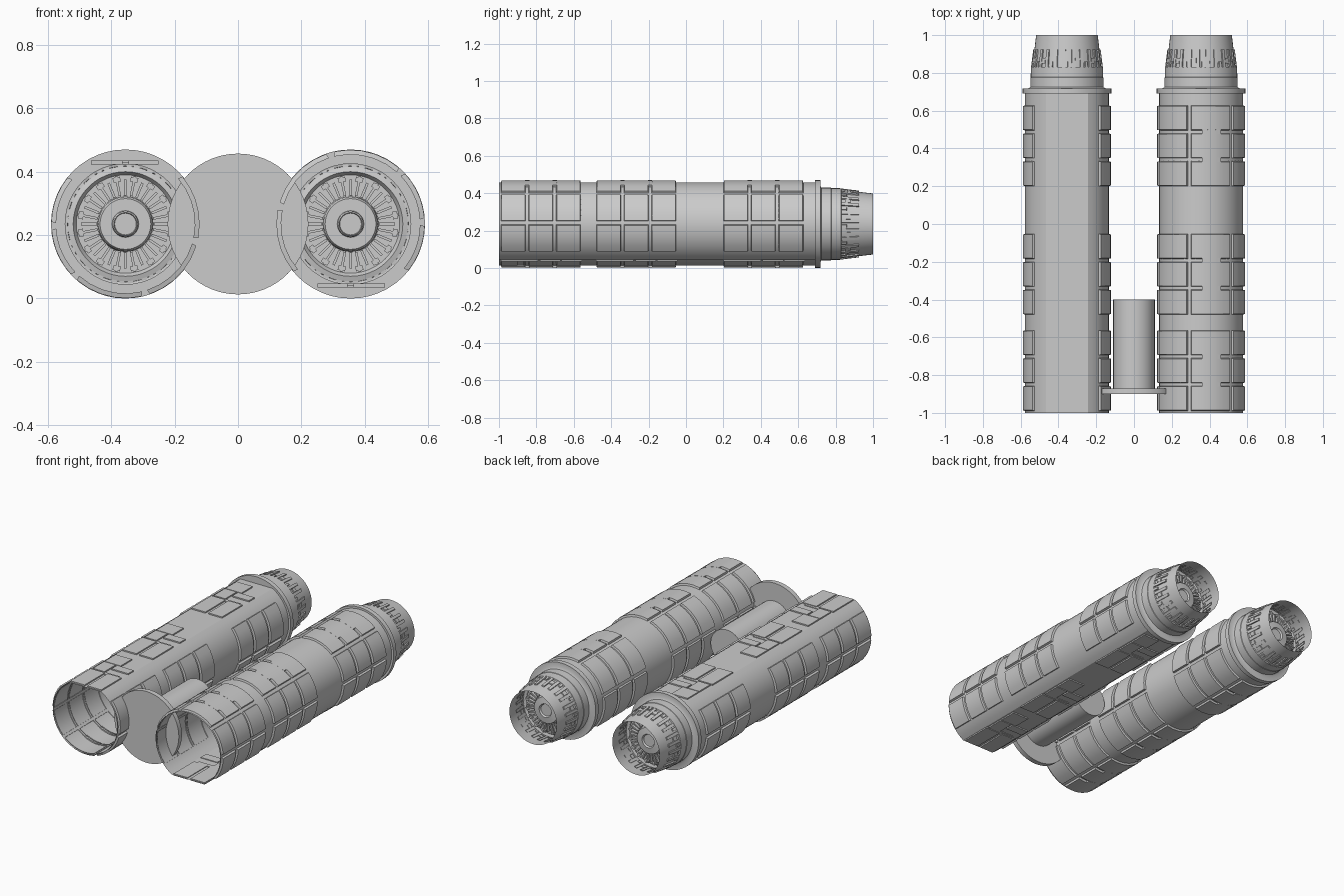
import bpy, bmesh, math
from mathutils import Matrix

if "Cube" in bpy.data.objects:
    bpy.data.objects.remove(bpy.data.objects["Cube"])

CX, CZ = 0.355, 0.235      # engine axis position
R = 0.222                  # hull radius
GROUPS = (-0.99, -0.48, 0.20)


def polar(r, deg, y):
    a = math.radians(deg)
    return (r * math.cos(a), y, r * math.sin(a))


def finish(bm, name, smooth=30):
    bmesh.ops.recalc_face_normals(bm, faces=bm.faces)
    me = bpy.data.meshes.new(name)
    bm.to_mesh(me)
    bm.free()
    ob = bpy.data.objects.new(name, me)
    bpy.context.collection.objects.link(ob)
    bpy.ops.object.select_all(action='DESELECT')
    ob.select_set(True)
    bpy.context.view_layer.objects.active = ob
    bpy.ops.object.shade_smooth_by_angle(angle=math.radians(smooth))
    return ob


def revolve(bm, profile, n=48):
    """Spin (radius, y) points around the y axis."""
    rings = [[bm.verts.new(polar(r, 360 * k / n, y)) for k in range(n)] for r, y in profile]
    for a, b in zip(rings, rings[1:]):
        for k in range(n):
            bm.faces.new((a[k], a[(k + 1) % n], b[(k + 1) % n], b[k]))
    return rings


def plate(bm, a0, a1, y0, y1, r0, r1, h, n=4, inset=0.004):
    """Curved raised plate with chamfered edges; base radius runs r0 to r1."""
    da = math.degrees(inset / r0)
    low, high = [], []
    for k in range(n + 1):
        t = k / n
        al, ah = a0 + (a1 - a0) * t, a0 + da + (a1 - a0 - 2 * da) * t
        low.append([bm.verts.new(polar(r0 - .003, al, y0)), bm.verts.new(polar(r1 - .003, al, y1))])
        high.append([bm.verts.new(polar(r0 + h, ah, y0 + inset)),
                     bm.verts.new(polar(r1 + h, ah, y1 - inset))])
    for k in range(n):
        bm.faces.new((high[k][0], high[k + 1][0], high[k + 1][1], high[k][1]))
        for s in (0, 1):
            bm.faces.new((low[k][s], low[k + 1][s], high[k + 1][s], high[k][s]))
    for k in (0, n):
        bm.faces.new((low[k][0], low[k][1], high[k][1], high[k][0]))


def box(bm, x0, x1, y0, y1, z0, z1, rot=None):
    m = Matrix.Translation(((x0 + x1) / 2, (y0 + y1) / 2, (z0 + z1) / 2)) @ \
        Matrix.Diagonal((x1 - x0, y1 - y0, z1 - z0, 1))
    bmesh.ops.create_cube(bm, size=1, matrix=rot @ m if rot else m)


parts = []

# Hull: open tube with one flat side underneath
bm = bmesh.new()
angs = [-60 + 300 * k / 40 for k in range(41)]
front = [bm.verts.new(polar(R, a, -1.0)) for a in angs]
back = [bm.verts.new(polar(R, a, 0.69)) for a in angs]
for k in range(41):
    j = (k + 1) % 41
    bm.faces.new((front[k], front[j], back[j], back[k]))
parts.append(finish(bm, "engine_hull", 20))

# Rear flange and tapered nozzle
bm = bmesh.new()
revolve(bm, [(.19, .69), (.235, .69), (.235, .718), (.205, .718), (.194, .724), (.194, .775),
             (.192, .777), (.191, .83), (.183, .832), (.163, 1.0)])
parts.append(finish(bm, "flange_and_nozzle"))

# Raised hull panels, three groups of three rows
bm = bmesh.new()
bounds = (-42, 1.5, 46, 106, 166, 223)
for g in GROUPS:
    for row in range(3):
        y = g + row * 0.1475
        for i in range(5):
            plate(bm, bounds[i] + 2.2, bounds[i + 1] - 2.2, y, y + 0.133, R, R, 0.012, n=5)
    # spine joining the notched top panels
    for row in range(2):
        y = g + row * 0.1475 + 0.128
        plate(bm, 63, 89, y, y + 0.025, R, R, 0.012, inset=0.001)
parts.append(finish(bm, "hull_panels"))

# Small plates on the flat side
bm = bmesh.new()
for g in GROUPS:
    for x0, x1, y0, y1 in ((-.011, .10, .325, .435), (.02, .10, .21, .32), (-.105, .01, .265, .32),
                           (-.105, -.01, 0, .20), (.01, .108, 0, .20), (-.08, .09, .19, .215)):
        h = 0.200 if x1 - x0 < .15 else 0.196
        box(bm, x0, x1, g + y0, g + y1, -h, -.188)
parts.append(finish(bm, "flat_side_plates"))

# Comb shaped blocks around the nozzle
bm = bmesh.new()
for k in range(12):
    a = k * 30
    def rad(y): return .183 - (y - .83) * .12
    for a0, a1, y0, y1 in ((a + 2, a + 8, .83, .925), (a + 16, a + 22, .83, .925),
                           (a + 8, a + 16, .85, .88), (a + 24, a + 29, .83, .86)):
        plate(bm, a0, a1, y0, y1, rad(y0), rad(y1), .007, n=2, inset=.001)
parts.append(finish(bm, "nozzle_blocks"))

# Turbine disc, hub and blades inside the nozzle
bm = bmesh.new()
revolve(bm, [(.182, .835), (.165, .83), (.155, .845), (.088, .845), (.086, .80), (.08, .79),
             (.042, .79), (.040, .77), (.036, .765)])
rings = revolve(bm, [(.088, .845), (.080, .875), (.042, .88), (.036, .87)])
bm.faces.new(rings[-1])
cap = revolve(bm, [(.036, .765), (.034, .77)])
bm.faces.new(cap[-1])
for k in range(32):
    rot = Matrix.Rotation(math.radians(k * 11.25), 4, 'Y')
    box(bm, .09, .153 if k % 2 else .14, .832, .862, -.004, .004, rot)
    if k % 2:
        box(bm, .135, .15, .836, .858, -.012, .012, rot)
parts.append(finish(bm, "turbine"))

# Place the right engine, and a copy rolled half a turn on the left
for ob in parts:
    twin = ob.copy()
    bpy.context.collection.objects.link(twin)
    ob.name, twin.name = "right_" + ob.name, "left_" + ob.name
    ob.location = (CX, 0, CZ)
    twin.location = (-CX, 0, CZ)
    twin.rotation_euler = (0, math.pi, 0)

# Connector between the engines: disc and cylinder
for name, r, y0, y1 in (("connector_disc", .222, -.90, -.87), ("connector_drum", .11, -.87, -.40)):
    bm = bmesh.new()
    rings = revolve(bm, [(r, y0), (r, y1)], 64)
    bm.faces.new(rings[0])
    bm.faces.new(rings[1])
    finish(bm, name).location = (0, 0, CZ)
